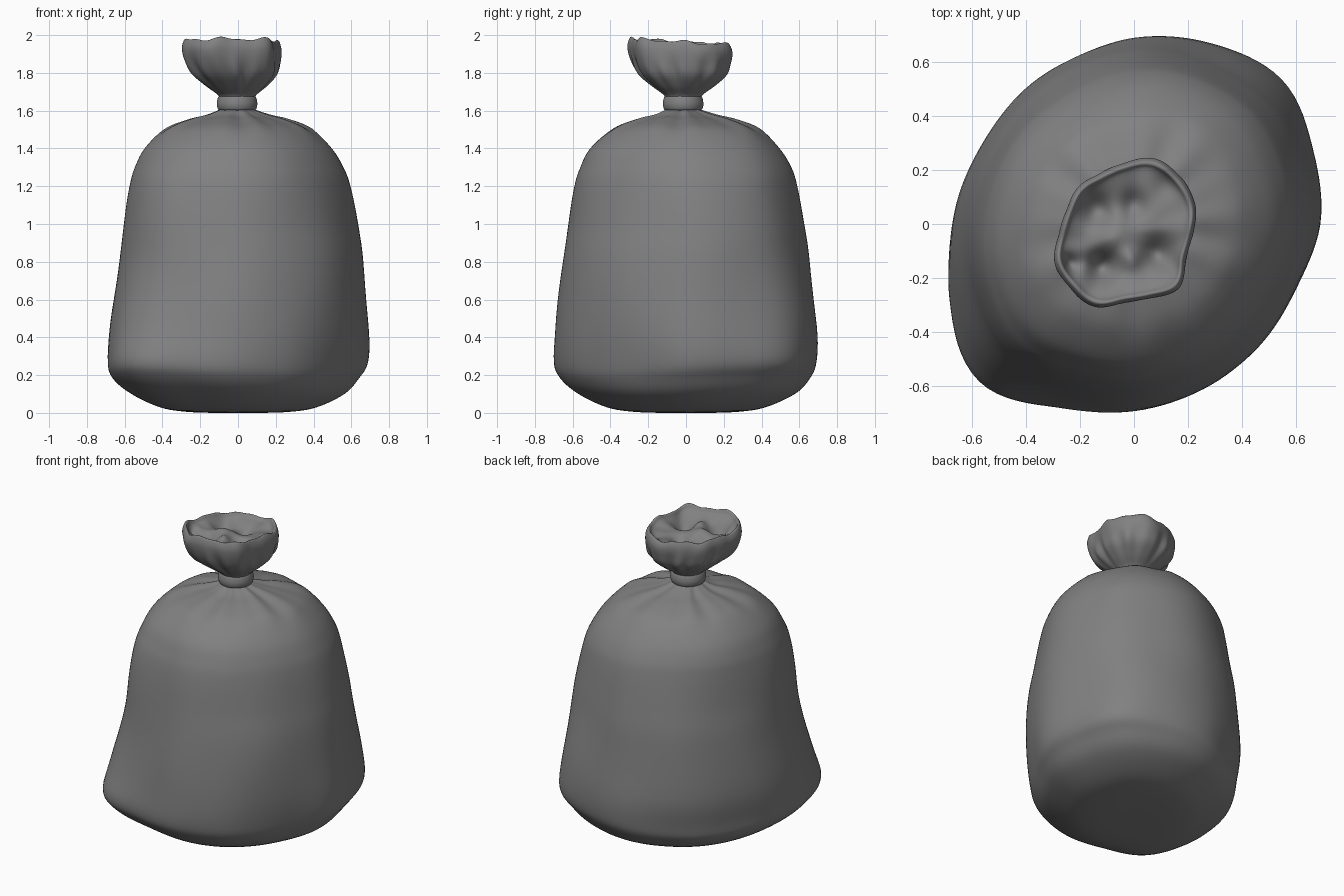
import bpy, bmesh, math
from mathutils import Vector, noise

if "Cube" in bpy.data.objects:
    bpy.data.objects.remove(bpy.data.objects["Cube"])

SEG, SUB = 128, 5
# outline factors every 22.5 degrees, counter-clockwise from +x
BODY = [.99, 1.035, 1.11, 1.06, 1.0, .925, .90, .91, .965, 1.075, 1.17, 1.045, 1.0, .94, .90, .91]
MOUTH = [.95, 1.06, 1.1, 1.12, .98, .9, .91, .87, .91, 1.05, 1.07, 1.1, .96, .97, 1.07, .92]
# z, radius, outline strength, centre x, centre y
SACK = [(.0, .10, 0, 0, 0), (.006, .28, .4, 0, 0), (.03, .42, .7, 0, 0), (.10, .57, .85, 0, 0),
        (.18, .655, .95, -.01, -.01), (.27, .69, 1, 0, -.01), (.46, .69, .68, .005, 0),
        (.80, .65, .42, .015, 0), (1.0, .62, .45, .015, 0), (1.2, .585, .45, .01, 0),
        (1.3, .555, .4, .005, 0), (1.4, .50, .35, 0, -.005), (1.5, .395, .3, 0, 0),
        (1.55, .27, .2, 0, 0), (1.575, .17, .1, 0, 0), (1.605, .09, 0, -.005, -.015)]
HEAD = [(1.64, .09, 0, -.005, -.015), (1.68, .10, .1, -.005, -.015), (1.73, .165, .4, -.01, -.015),
        (1.79, .228, .7, -.02, -.02), (1.86, .258, .9, -.03, -.03), (1.92, .268, 1, -.035, -.035),
        (1.96, .258, 1, -.035, -.035), (1.965, .245, 1, -.035, -.035), (1.945, .225, 1, -.035, -.035),
        (1.925, .16, .9, -.035, -.035), (1.92, .08, .8, -.035, -.035), (1.92, .01, .8, -.035, -.035)]
# pits and ridges inside the gathered mouth: x, y, height, spread
FOLDS = [(-.12, -.16, -.09, .055), (.09, -.11, -.08, .06), (-.01, -.13, .03, .04), (-.24, -.15, -.06, .04),
         (-.14, .05, -.06, .06), (.0, .07, -.05, .05), (.12, .15, -.02, .06), (-.08, -.05, .03, .06)]


def spline(p0, p1, p2, p3, t):
    return .5 * (2*p1 + (p2-p0)*t + (2*p0-5*p1+4*p2-p3)*t*t + (3*p1-p0-3*p2+p3)*t**3)


def outline(table, a):
    f = a / math.tau * len(table)
    i = int(f)
    return spline(*[table[(i+k) % len(table)] for k in (-1, 0, 1, 2)], f - i)


def refine(rows):
    n, out = len(rows), []
    for i in range(n - 1):
        q = [rows[max(0, min(n-1, i+k))] for k in (-1, 0, 1, 2)]
        out += [[spline(*c, s/SUB) for c in zip(*q)] for s in range(SUB)]
    return out + [list(rows[-1])]


def bump(x, c, w):
    return math.exp(-((x-c)/w)**2)


def sack_shape(p, a, z):
    # crease lifts towards the two corners; pleats fan out from the neck; soft dents
    d = noise.noise(Vector((p.x*2.5, p.y*2.5, z*2.2))) * .02 * min(1, z/.2) * (z < 1.5)
    pleat = bump(z, 1.54, .07) * .005 * (math.sin(9*a) + .6*math.sin(14*a + 1))
    p.z = max(0, z + .015*bump(z, .2, .12)*math.cos(2*a - math.pi/2) + pleat)
    return Vector((p.x*(1+d), p.y*(1+d), p.z))


def head_shape(p, a, z, inside):
    # pleated outside, uneven rim, folded inside
    w = bump(z, 1.79, .08) * (not inside)
    k = 1 + w * (.03*math.sin(11*a) + .02*math.sin(17*a + 2))
    p = Vector((p.x*k, p.y*k, z))
    r = math.hypot(p.x + .035, p.y + .035) / .26
    rim = min(1, max(0, (z - 1.84) / .12)) * min(1, r*r)
    p.z += rim * (-.016*math.sin(a) + .007*math.sin(7*a + 1) + .004*math.sin(13*a))
    p.z += inside * sum(h*math.exp(-((p.x-x)**2 + (p.y-y)**2)/s**2) for x, y, h, s in FOLDS)
    p.z = min(p.z, 2.0)
    return p


plastic = bpy.data.materials.new("dark_plastic")
plastic.diffuse_color = (.22, .22, .22, 1)
plastic.use_nodes = True
plastic.node_tree.nodes["Principled BSDF"].inputs["Base Color"].default_value = plastic.diffuse_color


def loft(name, rows, point, cap_start=False, cap_end=False):
    bm = bmesh.new()
    rings = [[bm.verts.new(point(i, r, j*math.tau/SEG)) for j in range(SEG)] for i, r in enumerate(rows)]
    for lo, hi in zip(rings, rings[1:]):
        for j in range(SEG):
            k = (j+1) % SEG
            bm.faces.new((lo[j], lo[k], hi[k], hi[j]))
    for use, ring in ((cap_start, rings[0][::-1]), (cap_end, rings[-1])):
        if use:
            bm.faces.new(ring)
    bmesh.ops.recalc_face_normals(bm, faces=bm.faces)
    me = bpy.data.meshes.new(name)
    bm.to_mesh(me)
    bm.free()
    me.materials.append(plastic)
    ob = bpy.data.objects.new(name, me)
    bpy.context.collection.objects.link(ob)
    for f in me.polygons:
        f.use_smooth = True
    return ob


def ring_point(table, r, a):
    z, rad, b, cx, cy = r
    rad *= 1 + b*(outline(table, a) - 1)
    return Vector((cx + rad*math.cos(a), cy + rad*math.sin(a), z))


# filled sack
loft("sack_body", refine(SACK), lambda i, r, a: sack_shape(ring_point(BODY, r, a), a, r[0]), cap_start=True)

# gathered head above the tie, with crumpled inside
loft("gathered_head", refine(HEAD),
     lambda i, r, a: head_shape(ring_point(MOUTH, r, a), a, r[0], min(1, max(0, (i - 7*SUB)/6))), cap_end=True)

# tie band around the neck
TIE = [(1.60, .085, 0), (1.607, .10, 0), (1.63, .107, 0), (1.655, .105, 0), (1.675, .098, 0), (1.685, .085, 0)]
loft("neck_tie", refine([t + (-.005, -.015) for t in TIE]), lambda i, r, a: ring_point(BODY, r, a))
